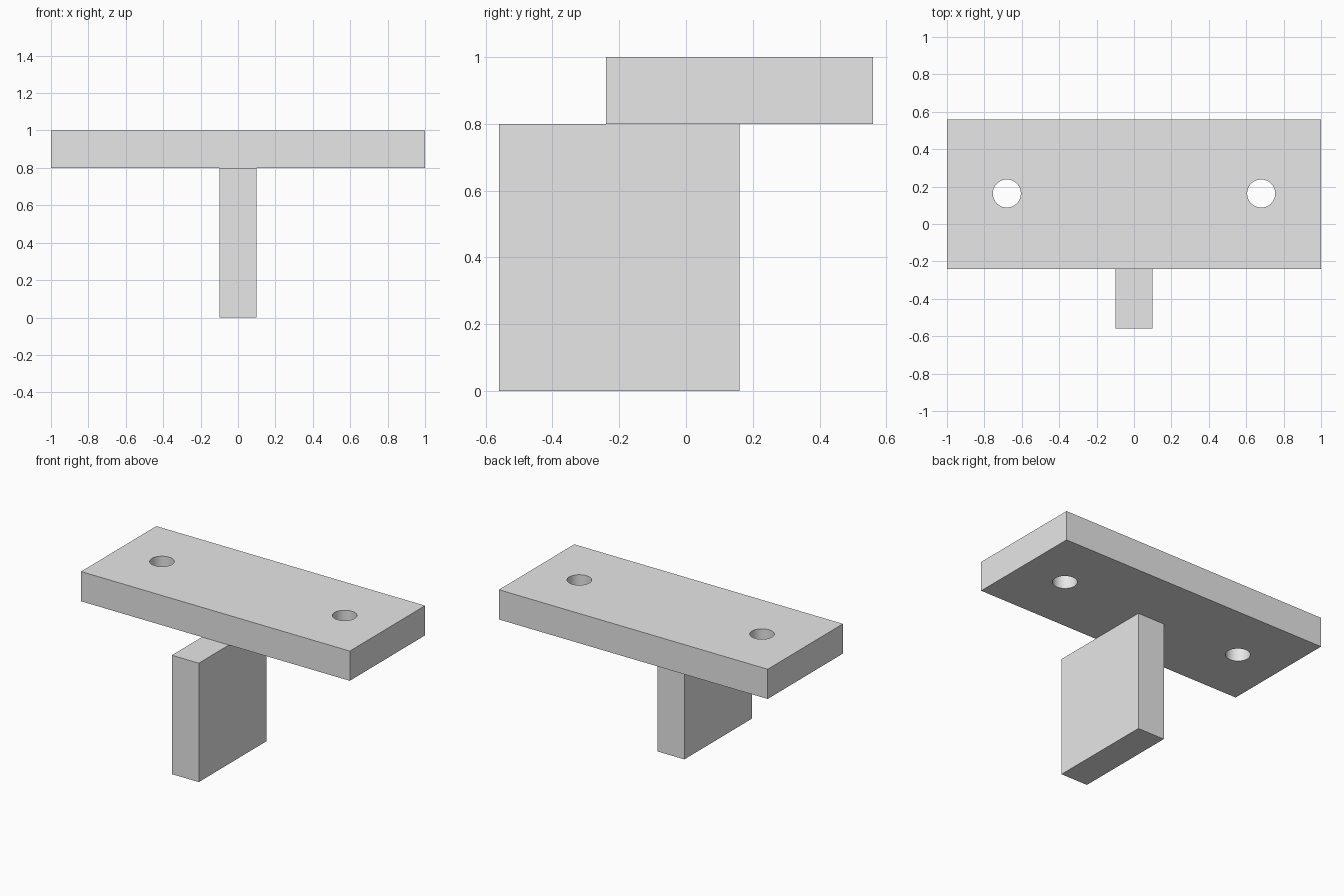
import bpy
import math

if "Cube" in bpy.data.objects:
    bpy.data.objects.remove(bpy.data.objects["Cube"], do_unlink=True)

GREY = (0.8, 0.8, 0.8, 1.0)
grey = bpy.data.materials.new("plain_grey")
grey.use_nodes = True
grey.diffuse_color = GREY
grey.node_tree.nodes["Principled BSDF"].inputs["Base Color"].default_value = GREY


def box(name, low, high):
    """Axis-aligned box between two opposite corners."""
    centre = [(a + b) / 2 for a, b in zip(low, high)]
    bpy.ops.mesh.primitive_cube_add(size=1, location=centre)
    obj = bpy.context.object
    obj.name = name
    obj.scale = [b - a for a, b in zip(low, high)]
    bpy.ops.object.transform_apply(location=False, rotation=False, scale=True)
    obj.data.materials.append(grey)
    return obj


def drill(target, x, y, z, radius, depth):
    """Cut a vertical round hole through the target."""
    bpy.ops.mesh.primitive_cylinder_add(vertices=64, radius=radius, depth=depth,
                                        location=(x, y, z))
    cutter = bpy.context.object
    cutter.name = "hole_cutter"
    cutter.hide_render = True
    cutter.data.materials.append(grey)
    cut = target.modifiers.new("hole", "BOOLEAN")
    cut.operation = "DIFFERENCE"
    cut.solver = "EXACT"
    cut.object = cutter
    bpy.context.view_layer.objects.active = target
    bpy.ops.object.modifier_apply(modifier=cut.name)
    bpy.data.objects.remove(cutter, do_unlink=True)


# Upright web under the plate
box("upright_web", (-0.1, -0.56, 0), (0.1, 0.16, 0.8))

# Top plate with a bolt hole on each side
plate = box("top_plate", (-1, -0.24, 0.8), (1, 0.56, 1))
for side in (-1, 1):
    drill(plate, side * 0.68, 0.163, 0.9, 0.075, 0.4)

# Smooth hole walls, crisp edges
bpy.ops.object.select_all(action="DESELECT")
plate.select_set(True)
bpy.context.view_layer.objects.active = plate
bpy.ops.object.shade_smooth_by_angle(angle=math.radians(30))
